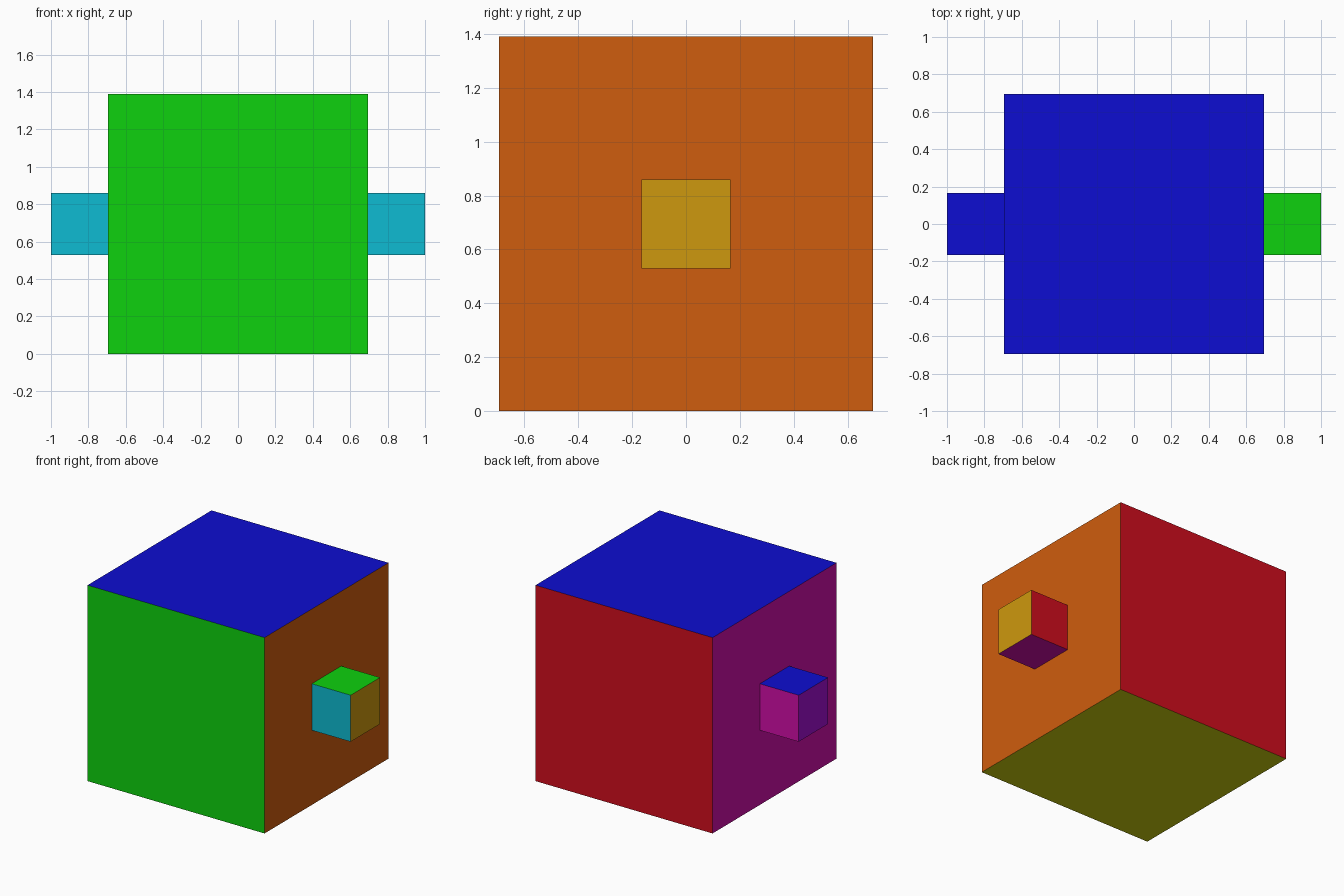
import bpy
import bmesh
from mathutils import Matrix, Vector

if "Cube" in bpy.data.objects:
    bpy.data.objects.remove(bpy.data.objects["Cube"])


def linear(c):
    c /= 255
    return c / 12.92 if c <= 0.04045 else ((c + 0.055) / 1.055) ** 2.4


PALETTE = {
    "green": (14, 209, 14),
    "orange": (207, 93, 14),
    "blue": (13, 13, 209),
    "red": (209, 13, 30),
    "magenta": (209, 13, 169),
    "yellow": (206, 209, 14),
    "cyan": (14, 187, 210),
    "gold": (206, 152, 14),
    "purple": (160, 13, 207),
}
MATERIALS = {}
for name, rgb in PALETTE.items():
    MATERIALS[name] = bpy.data.materials.new(name)
    MATERIALS[name].diffuse_color = (*[linear(c) for c in rgb], 1)

DIRECTIONS = {
    "front": Vector((0, -1, 0)), "back": Vector((0, 1, 0)),
    "left": Vector((-1, 0, 0)), "right": Vector((1, 0, 0)),
    "top": Vector((0, 0, 1)), "bottom": Vector((0, 0, -1)),
}


def painted_box(name, centre, size, colours):
    """Box whose faces are coloured by the direction they point."""
    bm = bmesh.new()
    bmesh.ops.create_cube(bm, size=1, matrix=Matrix.Diagonal((*size, 1)))
    bm.normal_update()
    mesh = bpy.data.meshes.new(name)
    slots = list(dict.fromkeys(colours.values()))
    for c in slots:
        mesh.materials.append(MATERIALS[c])
    for f in bm.faces:
        side = max(DIRECTIONS, key=lambda d: f.normal.dot(DIRECTIONS[d]))
        f.material_index = slots.index(colours[side])
    bm.to_mesh(mesh)
    bm.free()
    obj = bpy.data.objects.new(name, mesh)
    obj.location = centre
    bpy.context.collection.objects.link(obj)


# Main cube
painted_box("body", (0, 0, 0.695), (1.39, 1.39, 1.39), dict(
    front="green", back="red", left="magenta", right="orange",
    top="blue", bottom="yellow"))

# Small side cubes, slightly sunk into the body
KNOB = (0.33, 0.33, 0.33)
painted_box("right_knob", (0.835, 0, 0.695), KNOB, dict(
    front="cyan", back="red", left="orange", right="gold",
    top="green", bottom="magenta"))
painted_box("left_knob", (-0.835, 0, 0.695), KNOB, dict(
    front="cyan", back="magenta", left="purple", right="magenta",
    top="blue", bottom="yellow"))

for m in bpy.data.materials:
    if m.users and not m.is_grease_pencil:
        m.use_nodes = True
        m.node_tree.nodes["Principled BSDF"].inputs["Base Color"].default_value = m.diffuse_color
